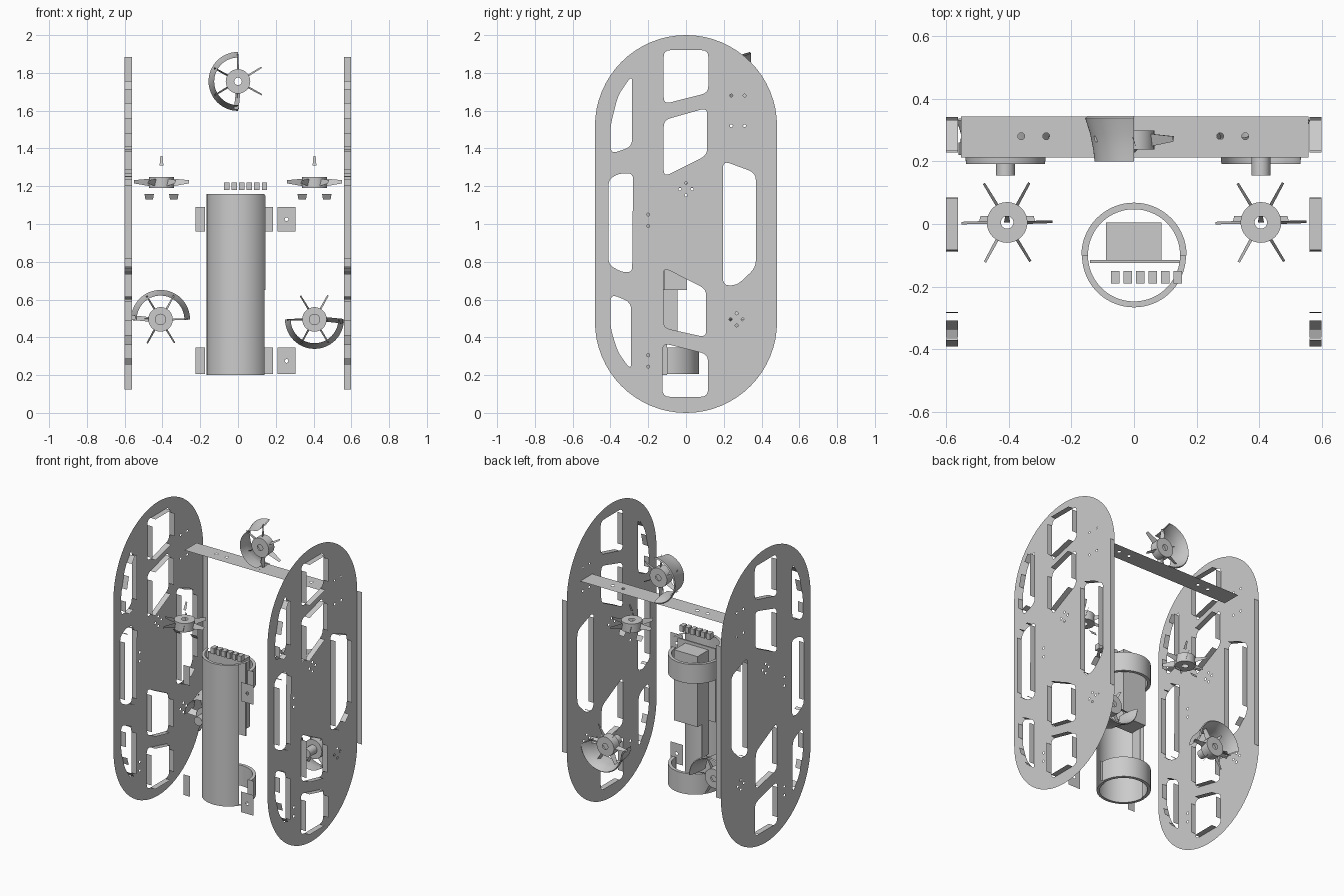
import bpy, bmesh, math
from mathutils import Vector

if "Cube" in bpy.data.objects:
    bpy.data.objects.remove(bpy.data.objects["Cube"])

def add_mesh(name, verts, faces, smooth=False):
    me = bpy.data.meshes.new(name)
    me.from_pydata([tuple(v) for v in verts], [], faces)
    ob = bpy.data.objects.new(name, me)
    bpy.context.collection.objects.link(ob)
    if smooth:
        bpy.ops.object.select_all(action='DESELECT')
        bpy.context.view_layer.objects.active = ob
        ob.select_set(True)
        bpy.ops.object.shade_smooth_by_angle(angle=math.radians(35))
    return ob

def circle(u, v, r, n=12):
    return [(u + r * math.cos(2 * math.pi * i / n), v + r * math.sin(2 * math.pi * i / n)) for i in range(n)]

def rounded(poly, r):
    """Round every corner; returns the loop and the straight segments."""
    out, ends = [], []
    n = len(poly)
    for i in range(n):
        p, a, b = Vector(poly[i]), Vector(poly[i - 1]), Vector(poly[(i + 1) % n])
        s = p + (a - p).normalized() * min(r, (a - p).length * .45)
        e = p + (b - p).normalized() * min(r, (b - p).length * .45)
        out += [s * (1 - t) ** 2 + p * 2 * t * (1 - t) + e * t * t for t in (0, .25, .5, .75, 1)]
        ends.append((s, e))
    return out, [(ends[i][1], ends[(i + 1) % n][0]) for i in range(n)]

def sheet(name, loops, place, walls=(), wall_place=None):
    """Flat sheet with holes, plus optional edge walls."""
    bm = bmesh.new()
    edges = []
    for lp in loops:
        vs = [bm.verts.new(place(*p)) for p in lp]
        edges += [bm.edges.new((vs[i - 1], vs[i])) for i in range(len(vs))]
    bmesh.ops.triangle_fill(bm, edges=edges, use_beauty=True)
    for a, b in walls:
        bm.faces.new([bm.verts.new(q) for q in (place(*a), place(*b), wall_place(*b), wall_place(*a))])
    bmesh.ops.recalc_face_normals(bm, faces=bm.faces)
    me = bpy.data.meshes.new(name)
    bm.to_mesh(me)
    bm.free()
    ob = bpy.data.objects.new(name, me)
    bpy.context.collection.objects.link(ob)
    return ob

def lathe(name, profile, place, a0=0, a1=360, n=48):
    """Sweep a (radius, height) profile around the local axis."""
    verts, faces, m = [], [], len(profile)
    for i in range(n + 1):
        a = math.radians(a0 + (a1 - a0) * i / n)
        verts += [place(r * math.cos(a), r * math.sin(a), h) for r, h in profile]
    for i in range(n):
        faces += [(i * m + j, (i + 1) * m + j, (i + 1) * m + j + 1, i * m + j + 1) for j in range(m - 1)]
    return add_mesh(name, verts, faces, True)

def box(name, lo, hi):
    v = [(x, y, z) for x in (lo[0], hi[0]) for y in (lo[1], hi[1]) for z in (lo[2], hi[2])]
    return add_mesh(name, v, [(0, 1, 3, 2), (4, 6, 7, 5), (0, 4, 5, 1), (2, 3, 7, 6), (0, 2, 6, 4), (1, 5, 7, 3)])

# Side plates: capsule outline with windows and bolt holes, in (y, z)
R, N = 0.482, 32
outline = [(R * math.cos(math.pi * i / N), 2 - R + R * math.sin(math.pi * i / N)) for i in range(N + 1)]
outline += [(-R * math.cos(math.pi * i / N), R - R * math.sin(math.pi * i / N)) for i in range(N + 1)]
windows = [
    ([(-.118, 1.92), (.118, 1.92), (.118, 1.695), (-.118, 1.635)], .035),
    ([(-.118, 1.55), (.112, 1.615), (.112, 1.365), (-.118, 1.25)], .035),
    ([(-.285, 1.79), (-.285, 1.41), (-.40, 1.37), (-.40, 1.52), (-.36, 1.68)], .04),
    ([(-.41, 1.235), (-.355, 1.268), (-.28, 1.268), (-.285, .745), (-.34, .745), (-.41, .785)], .03),
    ([(-.40, .63), (-.29, .585), (-.29, .225), (-.36, .32), (-.40, .45)], .04),
    ([(-.12, .77), (.107, .655), (.107, .40), (-.12, .45)], .035),
    ([(-.125, .37), (.117, .31), (.117, .085), (-.125, .085)], .04),
    ([(.195, 1.335), (.37, 1.27), (.37, .77), (.27, .675), (.195, .675)], .04),
]
bolts = [(.24, 1.68), (.31, 1.68), (.24, 1.52), (.31, 1.52), (-.2, 1.05), (-.2, .99), (-.2, .305), (-.2, .245)]
for cy, cz in ((0, 1.185), (.268, .495)):
    bolts += [(cy + .032, cz), (cy - .032, cz), (cy, cz + .032), (cy, cz - .032)]
loops, walls = [outline], [((R, R), (R, 2 - R))]
for poly, r in windows:
    lp, seg = rounded(poly, r)
    loops.append(lp)
    walls += seg
loops += [circle(u, v, .008, 8) for u, v in bolts]
for side, x in (("left", -.60), ("right", .56)):
    sheet(side + "_side_plate", loops, lambda u, v: (x, u, v), walls, lambda u, v: (x + .038, u, v))

# Cross bar between the plates and its end flange
bar = [(-.552, .213), (.557, .213), (.557, .343), (-.552, .343)]
sheet("cross_bar", [bar] + [circle(u, .28, .011) for u in (-.36, -.28, .275, .355)], lambda u, v: (u, v, 1.6))
flange, _ = rounded([(.213, 1.59), (.343, 1.59), (.343, 1.73), (.213, 1.73)], .02)
sheet("bar_flange", [flange, circle(.24, 1.68, .008, 8), circle(.31, 1.68, .008, 8)], lambda u, v: (.557, u, v))

# Thrusters: half nozzle, hub, motor, blades and strut
def thruster(name, c, rot, vertical=False):
    def place(u, v, h):
        a = math.radians(rot)
        u, v = u * math.cos(a) - v * math.sin(a), u * math.sin(a) + v * math.cos(a)
        return (c[0] + u, c[1] + v, c[2] + h) if vertical else (c[0] + u, c[1] + h, c[2] + v)
    lathe(name + "_hub", [(.02, -.03), (.065, -.03), (.065, .03), (.02, .03)], place, n=32)
    verts, faces = [], []
    for k in range(6):
        a = math.radians(60 * k)
        for r, t, h in ((.06, -.005, -.02), (.06, .005, .02), (.145, .006, .012), (.145, -.002, -.005)):
            verts.append(place(r * math.cos(a) - t * math.sin(a), r * math.sin(a) + t * math.cos(a), h))
        faces.append(tuple(range(4 * k, 4 * k + 4)))
    add_mesh(name + "_blades", verts, faces)
    if vertical:
        # Small guide fins above and below the hub
        for u in (-.065, .065):
            add_mesh(name + "_lower_fin", [place(u - .025, 0, -.06), place(u + .025, 0, -.06),
                     place(u + .02, .02, -.09), place(u - .02, .02, -.09)], [(0, 1, 2, 3)])
        add_mesh(name + "_upper_fin", [place(-.01, 0, .09), place(.01, 0, .09),
                 place(.006, .02, .14), place(-.006, .02, .14)], [(0, 1, 2, 3)])
        return
    lathe(name + "_nozzle", [(.126, -.068), (.13, -.03), (.14, .02), (.156, .07), (.15, .076),
                             (.135, .04), (.126, 0), (.126, -.068)], place, 0, 180, 32)
    add_mesh(name + "_strut", [place(-.06, -.012, -.03), place(-.06, .012, 0),
             place(-.15, .022, 0), place(-.15, -.003, -.04)], [(0, 1, 2, 3)])
    if c[2] < 1:
        lathe(name + "_motor", [(0, -.105), (.03, -.105), (.03, -.03)], place, n=24)

thruster("top_thruster", (0, .268, 1.755), 90)
thruster("lower_left_thruster", (-.41, .26, .495), 0)
thruster("lower_right_thruster", (.405, .26, .495), 180)
thruster("left_lift_thruster", (-.405, .005, 1.22), 0, True)
thruster("right_lift_thruster", (.405, .005, 1.22), 0, True)

# Pressure hull: open front shell with clamp rings behind
def hull(u, v, h):
    return (u, v - .1, h)
lathe("hull_shell", [(.166, .2), (.166, 1.16)], hull, 180, 328, 40)
for tag, z0, z1 in (("lower", .205, .345), ("upper", .96, 1.09)):
    lathe(tag + "_clamp_ring", [(.147, z0), (.168, z0), (.168, z1), (.147, z1), (.147, z0)], hull, 0, 180, 40)
    tab = [(.21, z0), (.305, z0), (.305, z1), (.21, z1)]
    sheet(tag + "_mount_tab", [tab, circle(.257, (z0 + z1) / 2, .01)], lambda u, v: (u, -.267, v))
    for x0, x1, y in ((-.225, -.175, -.265), (.14, .185, -.1)):
        add_mesh(tag + "_clamp_ear", [(x0, y, z0), (x1, y, z0), (x1, y, z1), (x0, y, z1)], [(0, 1, 2, 3)])
for z in (.2, 1.16):
    lathe("hull_end_ring", [(.147, z), (.166, z)], hull, 180, 360, 40)

# Electronics inside the hull
box("inner_shelf", (-.14, -.125, .65), (.145, -.115, 1.15))
box("electronics_box", (-.09, -.115, .65), (.087, .004, 1.13))
box("lower_card", (-.09, -.118, .42), (-.085, -.045, .65))
for i in range(6):
    x = -.06 + .04 * i
    box("connector", (x - .014, -.19, 1.18), (x + .014, -.15, 1.22))
